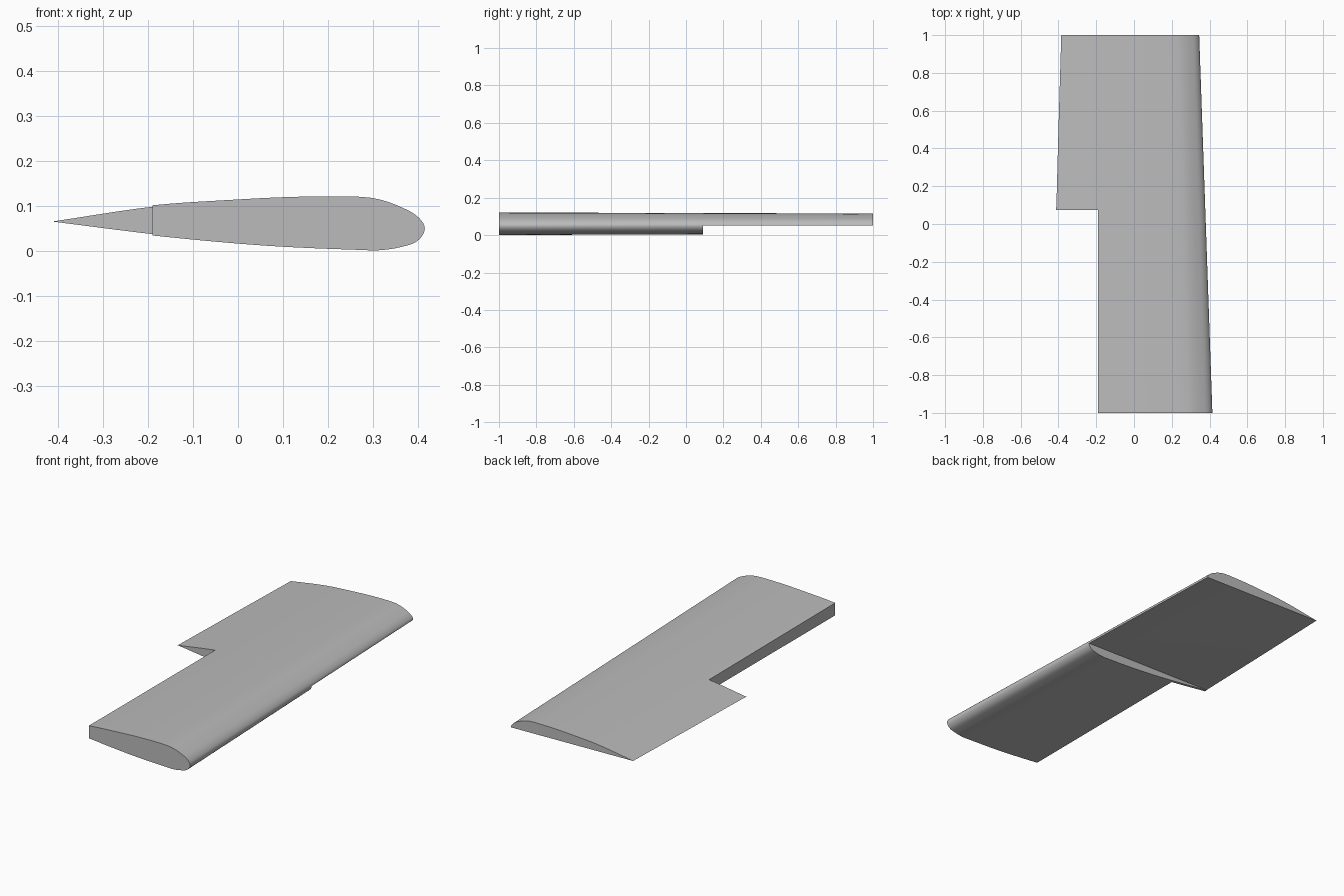
import bpy, bmesh, math
from mathutils import Vector

cube = bpy.data.objects.get("Cube")
if cube:
    bpy.data.objects.remove(cube, do_unlink=True)

grey = bpy.data.materials.new("wing_grey")
grey.use_nodes = True
colour = (0.5, 0.5, 0.5, 1)
grey.diffuse_color = colour
grey.node_tree.nodes["Principled BSDF"].inputs["Base Color"].default_value = colour

# Root aerofoil from the trailing edge over the top, round the nose and back
PROFILE = [(-0.445, 0.065), (-0.19, 0.101), (0, 0.114), (0.1, 0.119), (0.2, 0.121),
           (0.27, 0.12), (0.31, 0.115), (0.36, 0.098), (0.4, 0.075), (0.415, 0.05),
           (0.4, 0.023), (0.36, 0.008), (0.31, 0.001), (0.27, 0.002), (0.1, 0.009),
           (0, 0.016), (-0.19, 0.034), (-0.445, 0.065)]
TAIL_Z = 0.065


def smooth_curve(points, steps=5):
    """Smooth curve through the points, with tangents scaled to each segment."""
    pts = [Vector(p) for p in points]
    last = len(pts) - 1
    tangents = [((pts[min(i + 1, last)] - pts[i]).normalized()
                 + (pts[i] - pts[max(i - 1, 0)]).normalized()).normalized()
                for i in range(last + 1)]
    curve = []
    for i in range(last):
        a, b = pts[i], pts[i + 1]
        third = (b - a).length / 3
        p, q = a + tangents[i] * third, b - tangents[i + 1] * third
        for k in range(steps):
            t = k / steps
            s = 1 - t
            curve.append(a * s**3 + p * 3 * s * s * t + q * 3 * s * t * t + b * t**3)
    return curve


def loft(name, rings):
    """Closed solid through two matching rings."""
    bm = bmesh.new()
    a, b = [[bm.verts.new(p) for p in ring] for ring in rings]
    for i in range(len(a)):
        j = (i + 1) % len(a)
        bm.faces.new((a[i], a[j], b[j], b[i]))
    bm.faces.new(a)
    bm.faces.new(b)
    bmesh.ops.recalc_face_normals(bm, faces=bm.faces[:])
    mesh = bpy.data.meshes.new(name)
    bm.to_mesh(mesh)
    bm.free()
    obj = bpy.data.objects.new(name, mesh)
    bpy.context.collection.objects.link(obj)
    mesh.materials.append(grey)
    return obj


def prism(name, outline, y0, y1):
    return loft(name, [[(x, y, z) for x, z in outline] for y in (y0, y1)])


# Tapered wing panel
section = smooth_curve(PROFILE)
root = [(p.x, -1, p.y) for p in section]
tip = [((p.x + 0.445) * 0.849 - 0.385, 1, TAIL_Z + (p.y - TAIL_Z) * 0.9) for p in section]
wing = loft("wing_panel", [root, tip])

# Trailing edge notch, and removal of the lower half of the outer panel
cutters = [
    prism("notch_cutter", [(-1, -1), (-0.19, -1), (-0.19, 1), (-1, 1)], -2, 0.075),
    prism("lower_cutter", [(-1, -1), (1, -1), (1, 0.039), (-0.4, 0.065), (-1, 0.076)], 0.09, 2),
]
bpy.ops.object.select_all(action='DESELECT')
bpy.context.view_layer.objects.active = wing
wing.select_set(True)
for cutter in cutters:
    cutter.hide_render = True
    mod = wing.modifiers.new(cutter.name, 'BOOLEAN')
    mod.operation = 'DIFFERENCE'
    mod.solver = 'EXACT'
    mod.object = cutter
    bpy.ops.object.modifier_apply(modifier=mod.name)
    bpy.data.objects.remove(cutter, do_unlink=True)

bpy.ops.object.shade_smooth_by_angle(angle=math.radians(30))
